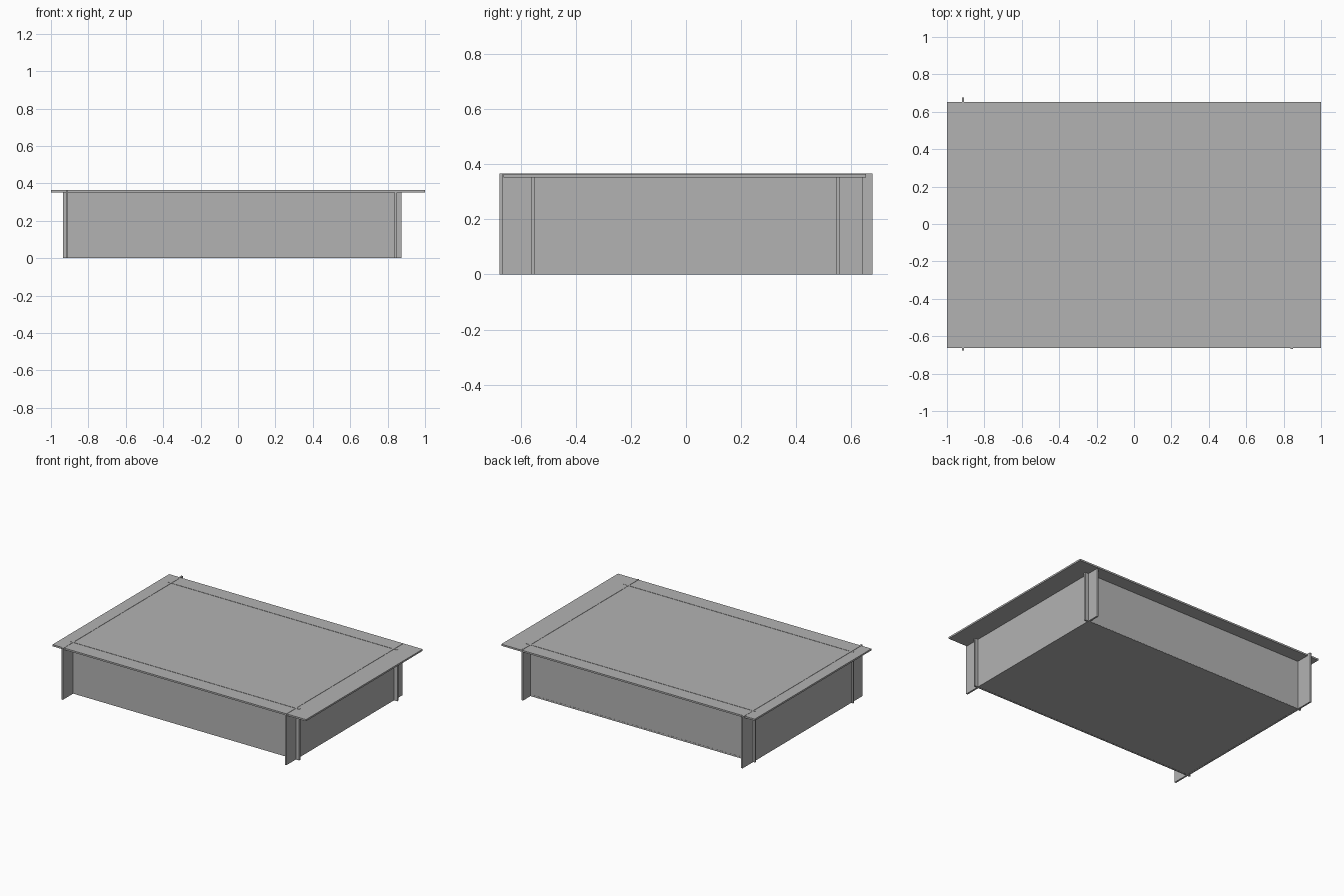
import bpy

cube = bpy.data.objects.get("Cube")
if cube:
    bpy.data.objects.remove(cube, do_unlink=True)

grey = bpy.data.materials.new("plain grey")
grey.use_nodes = True
colour = (0.45, 0.45, 0.45, 1)
grey.diffuse_color = colour
grey.node_tree.nodes["Principled BSDF"].inputs["Base Color"].default_value = colour


def board(name, x, y, z):
    """Flat board spanning the given (low, high) ranges."""
    spans = (x, y, z)
    bpy.ops.mesh.primitive_cube_add(size=1, location=[(a + b) / 2 for a, b in spans])
    ob = bpy.context.object
    ob.name = name
    ob.scale = [b - a for a, b in spans]
    bpy.ops.object.transform_apply(location=False, rotation=False, scale=True)
    ob.data.materials.append(grey)
    return ob


HEIGHT = 0.366
T = 0.012  # board thickness

# Overhanging lid, with the wall tops just showing through it
board("lid", (-1, 1), (-0.662, 0.653), (0.352, 0.364))

# Floor between the walls
board("floor", (-0.919, 0.848), (-0.559, 0.558), (0.001, T))

# Long walls, crossing past the end walls
for name, y in (("front_wall", -0.554), ("back_wall", 0.551)):
    board(name, (-0.935, 0.875), (y - T / 2, y + T / 2), (0, HEIGHT))

# End walls, slotted across the long walls
for name, x, y in (("right_end_wall", -0.914, (-0.677, 0.677)),
                   ("left_end_wall", 0.843, (-0.667, 0.64))):
    board(name, (x - T / 2, x + T / 2), y, (0, HEIGHT))
